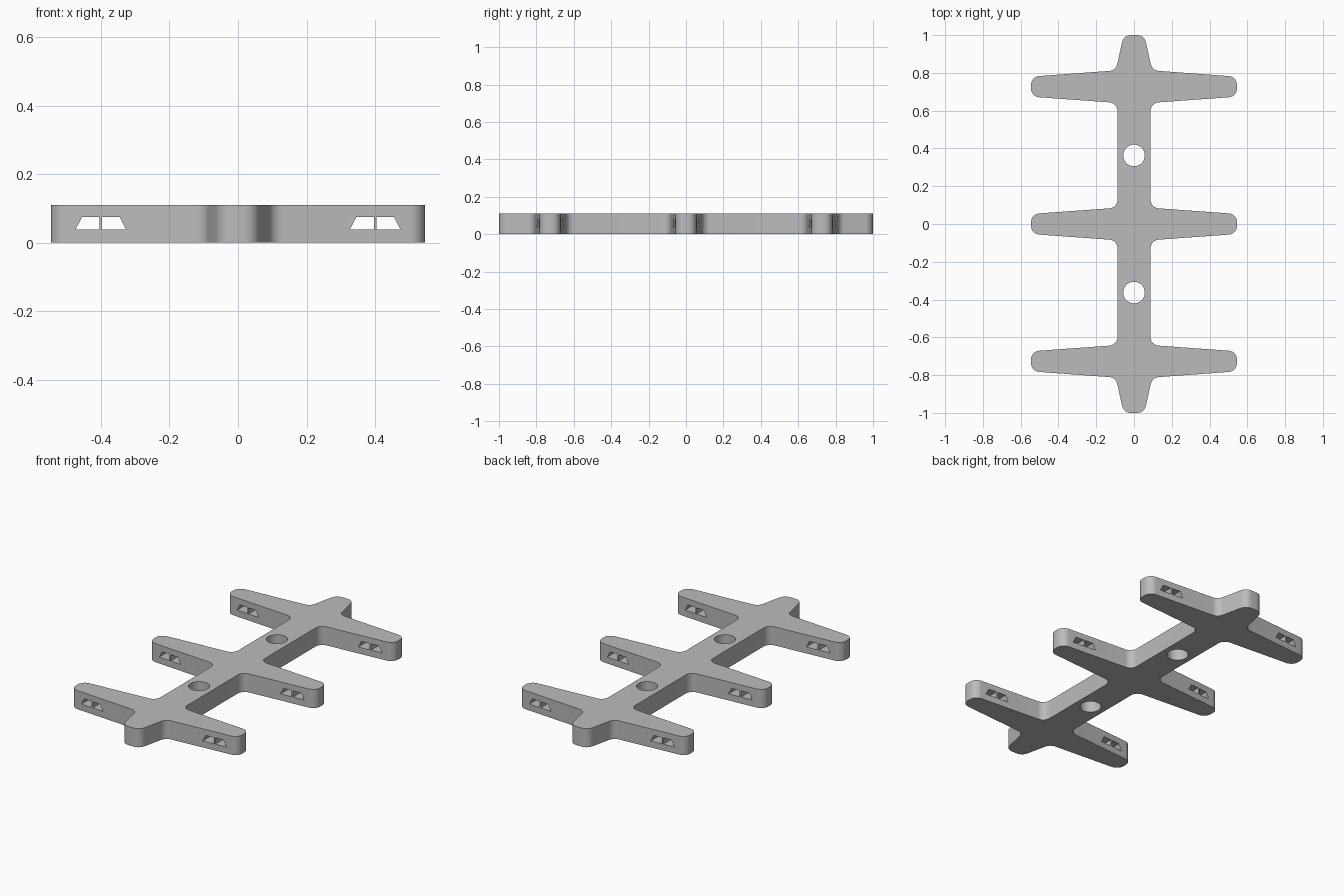
import bpy, bmesh, math
from mathutils import Vector

HEIGHT = 0.11
ARM_Y = 0.727

old = bpy.data.objects.get("Cube")
if old:
    bpy.data.objects.remove(old, do_unlink=True)

grey = bpy.data.materials.new("plain grey")
grey.use_nodes = True
colour = (0.5, 0.5, 0.5, 1)
grey.diffuse_color = colour
grey.node_tree.nodes["Principled BSDF"].inputs["Base Color"].default_value = colour


def rounded(corners, steps=10):
    """Replace each (x, y, radius) corner by a tangent arc."""
    out = []
    for i, (x, y, r) in enumerate(corners):
        p = Vector((x, y))
        a = (Vector(corners[i - 1][:2]) - p).normalized()
        b = (Vector(corners[(i + 1) % len(corners)][:2]) - p).normalized()
        half = a.angle(b) / 2
        centre = p + (a + b).normalized() * r / math.sin(half)
        start = p + a * r / math.tan(half) - centre
        end = p + b * r / math.tan(half) - centre
        sweep = start.angle_signed(end)
        for k in range(steps + 1):
            t = -sweep * k / steps
            c, s = math.cos(t), math.sin(t)
            out.append(centre + Vector((c * start.x - s * start.y,
                                        s * start.x + c * start.y)))
    return out


def prism(name, points, offset):
    """Extrude a loop of 3D points along offset."""
    bm = bmesh.new()
    face = bm.faces.new([bm.verts.new(p) for p in points])
    new = bmesh.ops.extrude_face_region(bm, geom=[face])["geom"]
    bmesh.ops.translate(bm, vec=offset,
                        verts=[v for v in new if isinstance(v, bmesh.types.BMVert)])
    bmesh.ops.recalc_face_normals(bm, faces=bm.faces)
    mesh = bpy.data.meshes.new(name)
    bm.to_mesh(mesh)
    bm.free()
    mesh.materials.append(grey)
    obj = bpy.data.objects.new(name, mesh)
    bpy.context.collection.objects.link(obj)
    return obj


# Outline of the right half, front to back: nose, three tapered arms, tail
def arm(y, front_root=0.088, back_root=0.088):
    return [(front_root, y - 0.086, 0.045), (0.545, y - 0.053, 0.046),
            (0.545, y + 0.053, 0.046), (back_root, y + 0.086, 0.045)]


half = ([(0.055, -1, 0.048)] + arm(-ARM_Y, front_root=0.096) + arm(0)
        + arm(ARM_Y, back_root=0.096) + [(0.055, 1, 0.048)])
outline = half + [(-x, y, r) for x, y, r in reversed(half)]
frame = prism("frame", [(p.x, p.y, 0) for p in rounded(outline)], (0, 0, HEIGHT))

# Round holes through the spine
cutters = []
for y in (-0.363, 0.363):
    ring = [(0.057 * math.cos(k * math.tau / 48),
             y + 0.057 * math.sin(k * math.tau / 48), -0.1) for k in range(48)]
    cutters.append(prism("hole_cutter", ring, (0, 0, 0.4)))

# Paired slanted slots through every arm, split by a thin web
for side in (-1, 1):
    for d in (-1, 1):
        slot = [(0.004, 0.038), (0.074, 0.038), (0.055, 0.075), (0.004, 0.075)]
        cutters.append(prism("slot_cutter",
                             [(side * 0.4 + d * u, -1.2, z) for u, z in slot],
                             (0, 2.4, 0)))

for cutter in cutters:
    mod = frame.modifiers.new("cut", "BOOLEAN")
    mod.operation = "DIFFERENCE"
    mod.solver = "EXACT"
    mod.object = cutter

# Bake the cuts, then drop the cutters
bpy.context.view_layer.objects.active = frame
frame.select_set(True)
for mod in list(frame.modifiers):
    bpy.ops.object.modifier_apply(modifier=mod.name)
for cutter in cutters:
    bpy.data.objects.remove(cutter, do_unlink=True)

bpy.ops.object.select_all(action="DESELECT")
frame.select_set(True)
bpy.ops.object.shade_smooth_by_angle(angle=math.radians(30))
